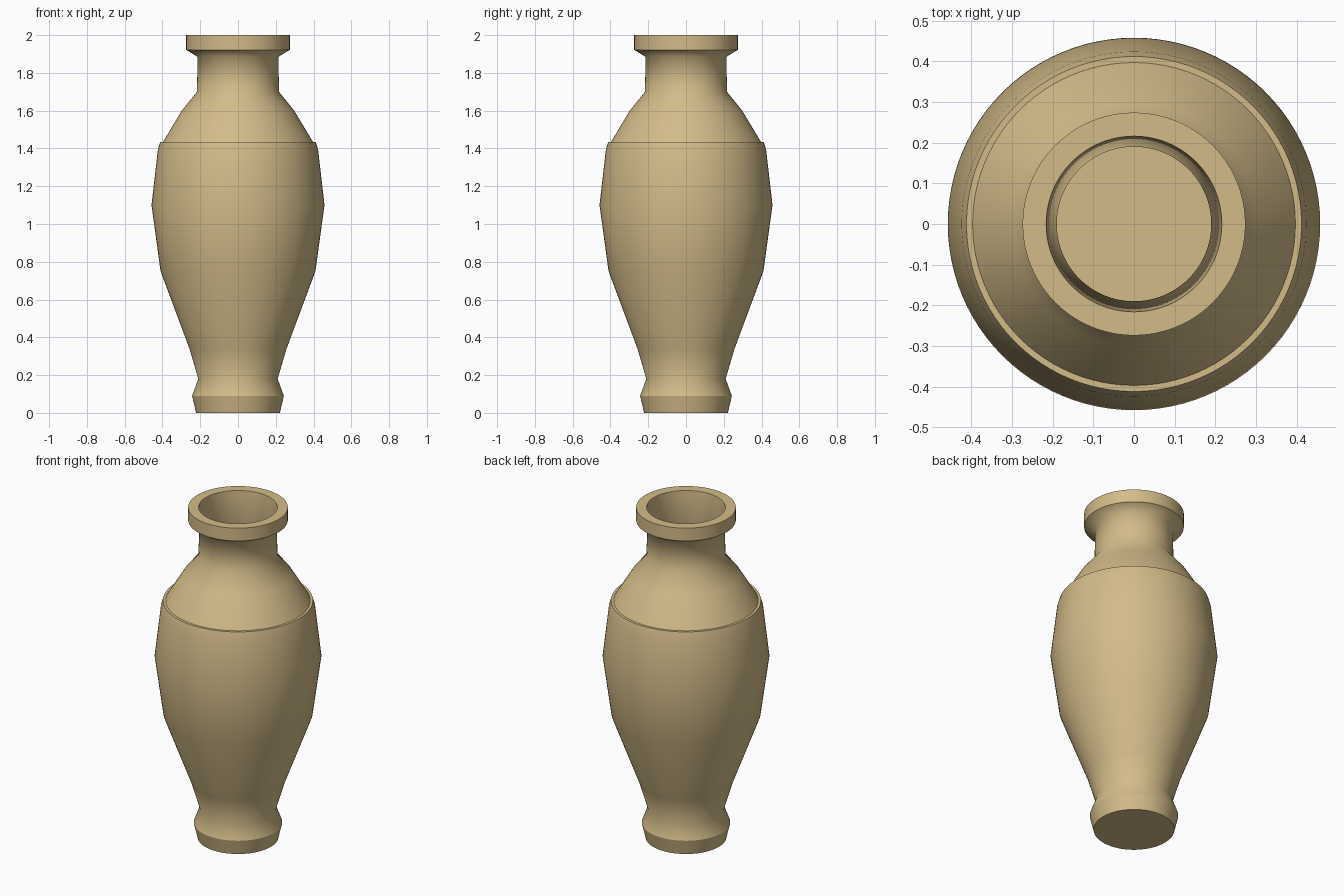
import bpy, bmesh, math

if "Cube" in bpy.data.objects:
    bpy.data.objects.remove(bpy.data.objects["Cube"])

SEGMENTS = 96

clay = bpy.data.materials.new("tan_clay")
clay.diffuse_color = (0.65, 0.50, 0.25, 1)
clay.use_nodes = True
clay.node_tree.nodes["Principled BSDF"].inputs["Base Color"].default_value = clay.diffuse_color

# Half profile (radius, height, sharp ring?) from base, up outside, down inside
profile = [
    # foot
    (0.222, 0.0, True), (0.243, 0.09, True), (0.21, 0.18, False),
    # body
    (0.257, 0.34, False), (0.41, 0.75, False), (0.458, 1.10, False),
    (0.424, 1.395, False), (0.412, 1.435, True),
    # ledge and shoulder
    (0.397, 1.435, True), (0.298, 1.60, False), (0.217, 1.70, False),
    # neck and rim
    (0.214, 1.885, False), (0.274, 1.922, True), (0.274, 2.0, True),
    # hollow inside
    (0.216, 2.0, True), (0.19, 1.70, False), (0.27, 1.58, False),
    (0.375, 1.41, False), (0.43, 1.10, False), (0.38, 0.76, False),
    (0.23, 0.35, False), (0.192, 0.18, False), (0.19, 0.06, True),
]

bm = bmesh.new()
rings = []
for r, z, sharp in profile:
    rings.append([bm.verts.new((r * math.cos(2 * math.pi * i / SEGMENTS),
                                r * math.sin(2 * math.pi * i / SEGMENTS), z))
                  for i in range(SEGMENTS)])

# Skin neighbouring rings, then close the base and the inner floor
for low, high in zip(rings, rings[1:]):
    for i in range(SEGMENTS):
        j = (i + 1) % SEGMENTS
        bm.faces.new((low[i], low[j], high[j], high[i]))
bm.faces.new(rings[0][::-1])
bm.faces.new(rings[-1])

# Smooth shading with crisp rings where the profile turns sharply
for face in bm.faces:
    face.smooth = True
for ring, (r, z, sharp) in zip(rings, profile):
    if sharp:
        for i in range(SEGMENTS):
            bm.edges.get((ring[i], ring[(i + 1) % SEGMENTS])).smooth = False

mesh = bpy.data.meshes.new("vase")
bm.to_mesh(mesh)
bm.free()
mesh.materials.append(clay)
vase = bpy.data.objects.new("vase", mesh)
bpy.context.collection.objects.link(vase)
